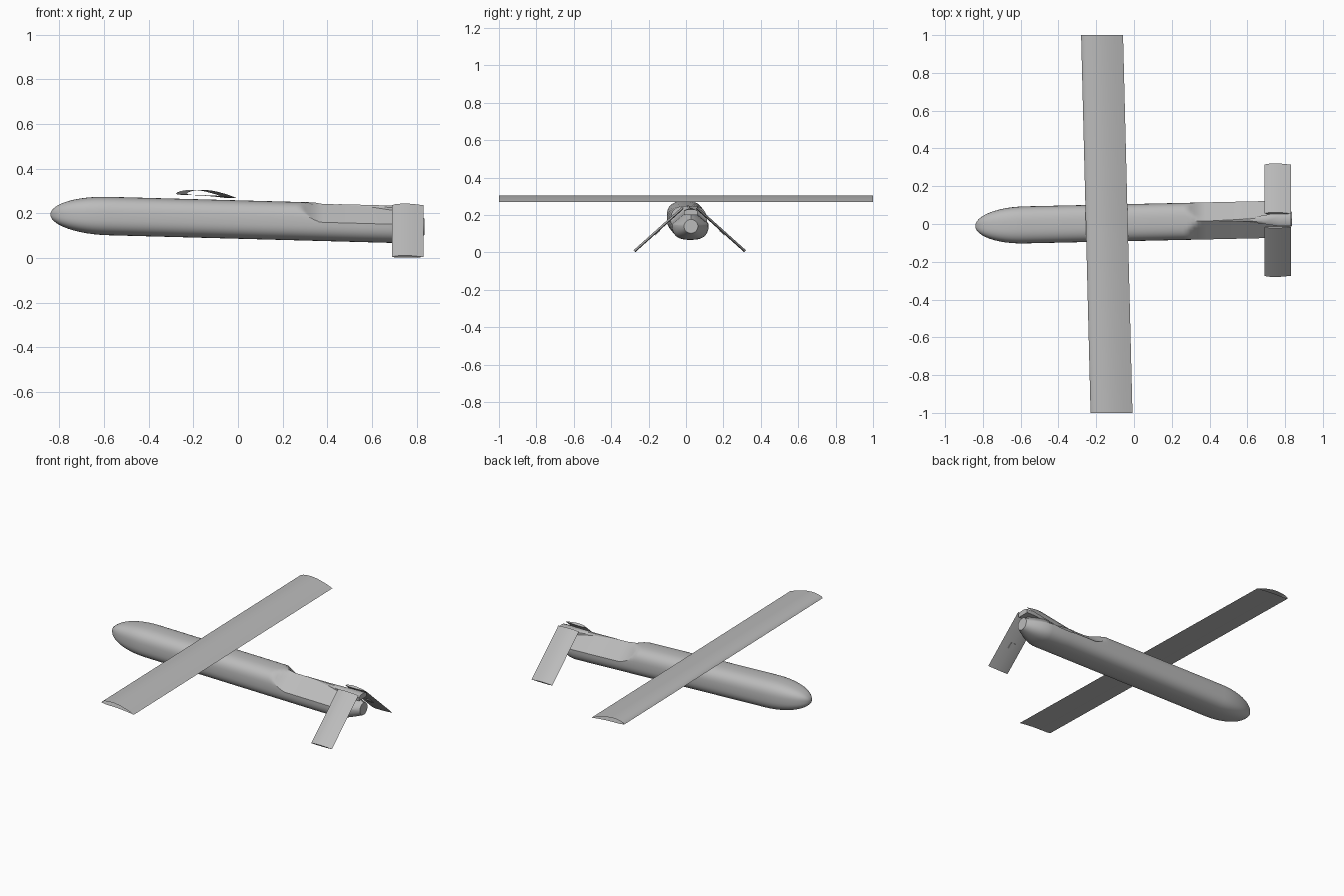
import bpy, bmesh, math
from mathutils import Vector

cube = bpy.data.objects.get("Cube")
if cube:
    bpy.data.objects.remove(cube)

grey = bpy.data.materials.new("airframe_grey")
grey.use_nodes = True
grey.diffuse_color = (0.5, 0.5, 0.5, 1)
grey.node_tree.nodes["Principled BSDF"].inputs["Base Color"].default_value = (0.5, 0.5, 0.5, 1)


def body_point(x, y, z):
    """Body axis coordinates to world: slight yaw and nose-up pitch."""
    return Vector((x, y + 0.008 + 0.022 * x, z + 0.172 - 0.027 * x))


def loft(name, rings, caps=True, angle=30):
    bm = bmesh.new()
    rows = [[bm.verts.new(p) for p in ring] for ring in rings]
    n = len(rows[0])
    for a, b in zip(rows, rows[1:]):
        for i in range(n):
            j = (i + 1) % n
            bm.faces.new((a[i], a[j], b[j], b[i]))
    if caps:
        bm.faces.new(rows[0])
        bm.faces.new(rows[-1])
    bmesh.ops.recalc_face_normals(bm, faces=bm.faces)
    mesh = bpy.data.meshes.new(name)
    bm.to_mesh(mesh)
    bm.free()
    mesh.materials.append(grey)
    obj = bpy.data.objects.new(name, mesh)
    bpy.context.collection.objects.link(obj)
    bpy.ops.object.select_all(action="DESELECT")
    obj.select_set(True)
    bpy.context.view_layer.objects.active = obj
    bpy.ops.object.shade_smooth_by_angle(angle=math.radians(angle))
    return obj


def spow(v, e):
    return math.copysign(abs(v) ** e, v)


def smooth(t):
    t = max(0, min(1, t))
    return t * t * (3 - 2 * t)


# Fuselage: rounded box section, elliptical nose, roof-shaped rear, round tail
SEG = 48
NOSE, NOSE_LEN = -0.84, 0.26


def section(x, tail=0):
    u = min(1, (x - NOSE) / NOSE_LEN)
    scale = math.sqrt(max(0, 1 - (1 - u) ** 2))
    roof = 0.08 + 0.1 * (1 - smooth((x - 0.18) / 0.2))
    ring = []
    for i in range(SEG):
        a = 2 * math.pi * i / SEG
        c, s = math.cos(a), math.sin(a)
        y = 0.098 * scale * spow(c, 0.74)
        z = 0.086 * scale * spow(s, 0.74)
        z = min(z, roof - 0.84 * abs(y)) if s >= 0 else z
        y += (0.037 * c - y) * tail
        z += (0.037 * s - 0.01 - z) * tail
        ring.append(body_point(x, y, z))
    return ring


nose = [NOSE + NOSE_LEN * (1 - math.cos(math.pi / 2 * k / 12)) for k in range(1, 13)]
nose.insert(0, NOSE + 0.0003)
middle = [-0.3, 0, 0.15] + [0.18 + 0.02 * k for k in range(11)] + [0.55, 0.69]
rings = [section(x) for x in nose + middle]
rings += [section(x, t) for x, t in ((0.72, 0.08), (0.76, 0.3), (0.8, 0.65), (0.836, 1))]
loft("fuselage", rings)

# Fairing on the rear ridge, widening toward the fin roots
fairing = []
for x, w in ((0.45, 0.002), (0.6, 0.01), (0.7, 0.025), (0.77, 0.036), (0.83, 0.036)):
    fairing.append([body_point(x, w * y, z) for y, z in
                    ((-1, 0.05), (-1, 0.073), (-0.5, 0.081), (0.5, 0.081), (1, 0.073), (1, 0.05))])
loft("tail_fairing", fairing)

# Main wing: thin cambered shell with open ends
upper = ((0, 0.286), (0.008, 0.294), (0.025, 0.300), (0.05, 0.304), (0.08, 0.305),
         (0.11, 0.302), (0.14, 0.296), (0.18, 0.285), (0.222, 0.269))
lower = ((0.18, 0.274), (0.13, 0.279), (0.08, 0.281), (0.03, 0.282))
loft("main_wing", [[Vector((-0.255 + c - 0.025 * y, y, z)) for c, z in upper + lower]
                   for y in (-1, 1)], caps=False)

# Drooping tail fins, mirrored about the body axis
fin_profile = ((0, 0), (0.1, 0.006), (0.3, 0.010), (0.5, 0.010), (0.75, 0.006), (1, 0),
               (0.75, -0.003), (0.5, -0.004), (0.2, -0.004))
for side, name in ((1, "rear_fin"), (-1, "front_fin")):
    root = Vector((0.69, 0.02 + side * 0.035, 0.236))
    tip = Vector((0.69, 0.02 + side * 0.294, 0.004))
    normal = Vector((0, side * 0.232, 0.259)).normalized()
    loft(name, [[end + Vector((0.14 * c, 0, 0)) + normal * h for c, h in fin_profile]
                for end in (root, tip)])
    # Small hinge plate under each fin
    mid = root.lerp(tip, 0.55) + Vector((0.055, 0, 0))
    span = (tip - root).normalized() * 0.018
    plate = [[mid + span * s + Vector((d, 0, 0)) + normal * h
              for s, d in ((-1, 0), (1, 0), (1, 0.03), (-1, 0.03))] for h in (-0.008, -0.002)]
    loft(name + "_hinge_plate", plate)
